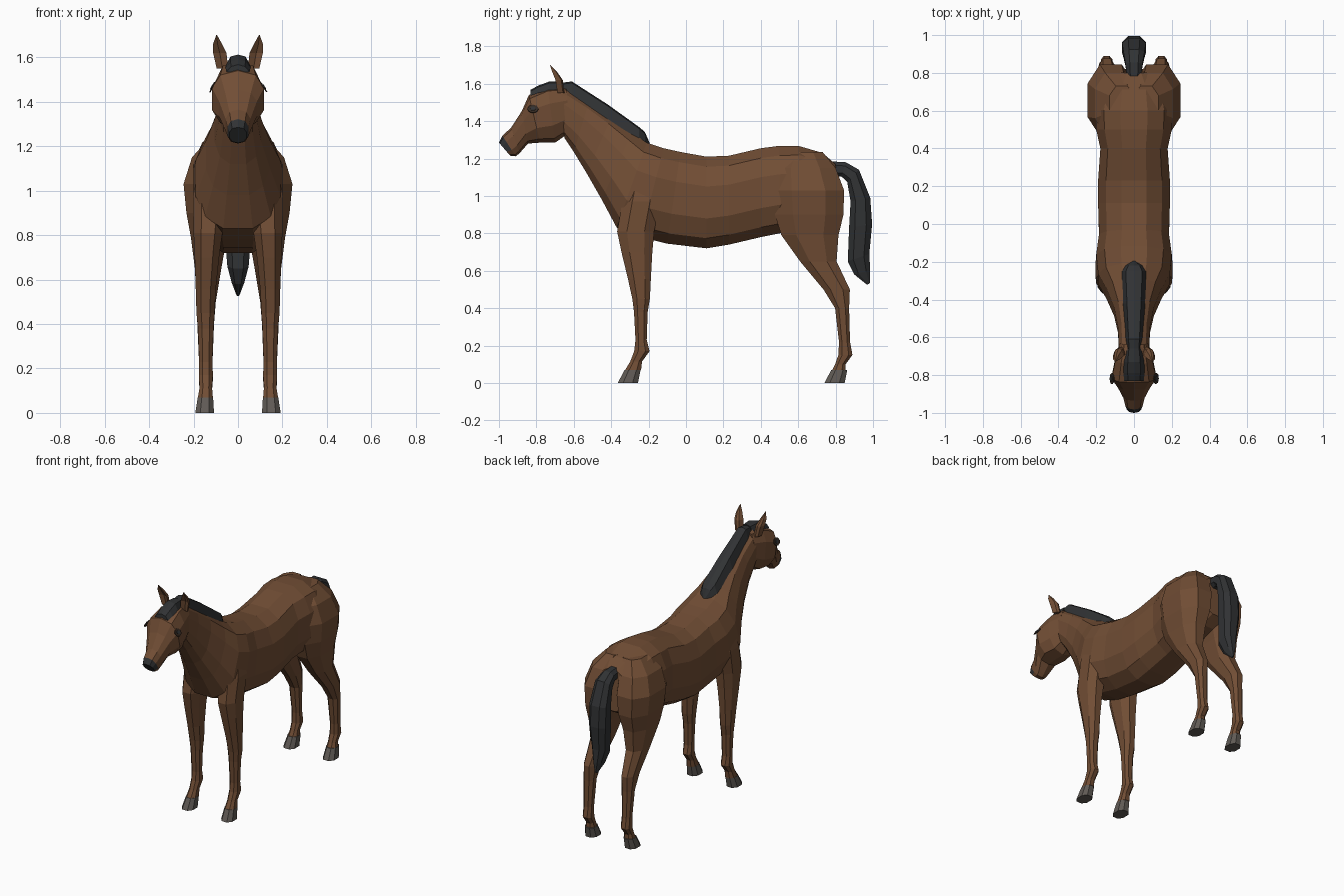
import bpy, bmesh, math
from mathutils import Vector

if "Cube" in bpy.data.objects:
    bpy.data.objects.remove(bpy.data.objects["Cube"])


def material(name, rgb):
    m = bpy.data.materials.new(name)
    m.diffuse_color = (*rgb, 1)
    m.use_nodes = True
    m.node_tree.nodes["Principled BSDF"].inputs["Base Color"].default_value = m.diffuse_color
    return m


COAT = material("brown_coat", (0.165, 0.075, 0.035))
HAIR = material("dark_hair", (0.030, 0.032, 0.034))
HOOF = material("grey_hoof", (0.115, 0.102, 0.090))
LID = material("dark_brown_eyelid", (0.035, 0.022, 0.015))


def loft(name, rings, mats, rule=None):
    """Skin a list of closed rings, cap both ends, colour faces by a rule."""
    bm = bmesh.new()
    rows = [[bm.verts.new(p) for p in r] for r in rings]
    n = len(rows[0])
    for a, b in zip(rows, rows[1:]):
        for i in range(n):
            j = (i + 1) % n
            bm.faces.new((a[i], a[j], b[j], b[i]))
    bm.faces.new(rows[0])
    bm.faces.new(rows[-1])
    bmesh.ops.recalc_face_normals(bm, faces=bm.faces)
    if rule:
        for f in bm.faces:
            f.material_index = rule(f.calc_center_median())
    me = bpy.data.meshes.new(name)
    bm.to_mesh(me)
    bm.free()
    for m in mats:
        me.materials.append(m)
    ob = bpy.data.objects.new(name, me)
    bpy.context.collection.objects.link(ob)
    return ob


def unit_ring(n, power=0.8, turn=0.0):
    out = []
    for i in range(n):
        t = 2 * math.pi * i / n + turn
        c, s = math.cos(t), math.sin(t)
        out.append((math.copysign(abs(c) ** power, c), math.copysign(abs(s) ** power, s)))
    return out


def spine_ring(ty, tz, by, bz, w, n=12, power=0.8, turn=None):
    """Ring spanning a top point and a bottom point in the middle plane."""
    t, b = Vector((0, ty, tz)), Vector((0, by, bz))
    mid, half = (t + b) / 2, (t - b) / 2
    turn = math.pi / n if turn is None else turn
    pts = unit_ring(n, power, turn)
    mx = max(abs(p[0]) for p in pts)
    my = max(abs(p[1]) for p in pts)
    return [mid + half * (v / my) + Vector((w * u / mx, 0, 0)) for u, v in pts]


def leg_ring(z, y0, y1, x0, x1, side, n=8):
    pts = unit_ring(n, 0.85, math.pi / n)
    m = max(p[0] for p in pts)
    return [Vector((side * ((x0 + x1) / 2 + (x1 - x0) / 2 * u / m),
                    (y0 + y1) / 2 + (y1 - y0) / 2 * v / m, z)) for u, v in pts]


# Neck, barrel and rump: top y, top z, bottom y, bottom z, half width
body = [(-.67, 1.59, -.65, 1.31, .08), (-.52, 1.50, -.60, 1.235, .085),
        (-.40, 1.42, -.53, 1.12, .105), (-.29, 1.34, -.45, .98, .145),
        (-.21, 1.285, -.37, .83, .19), (-.12, 1.255, -.24, .78, .20),
        (-.03, 1.235, -.10, .745, .185), (.11, 1.21, .11, .72, .19),
        (.23, 1.215, .23, .74, .19), (.40, 1.255, .40, .78, .178),
        (.50, 1.268, .50, .80, .20), (.60, 1.268, .62, .82, .205),
        (.73, 1.23, .74, .85, .175), (.80, 1.17, .82, .90, .11)]
loft("body", [spine_ring(*r) for r in body], [COAT])

# Head with a dark muzzle
head = [(-.64, 1.585, -.62, 1.34, .075), (-.74, 1.585, -.70, 1.285, .10),
        (-.84, 1.54, -.78, 1.285, .117), (-.877, 1.455, -.845, 1.28, .085),
        (-.935, 1.365, -.89, 1.228, .056), (-.982, 1.322, -.91, 1.212, .047),
        (-1.0, 1.285, -.94, 1.215, .038)]
loft("head", [spine_ring(*r, n=10) for r in head], [COAT, HAIR],
     lambda c: 1 if c.y < -.94 and c.z < 1.31 and c.y + c.z < .335 + .02 else 0)

# Legs: z, back and front y, inner and outer x
front_leg = [(1.12, -.29, -.16, .05, .175), (.97, -.34, -.14, .05, .203),
             (.81, -.368, -.17, .07, .20), (.70, -.345, -.18, .085, .195),
             (.555, -.31, -.188, .10, .19), (.45, -.287, -.193, .105, .187),
             (.38, -.278, -.205, .11, .18), (.23, -.27, -.21, .115, .175),
             (.17, -.277, -.195, .113, .176), (.115, -.298, -.235, .117, .173),
             (.07, -.325, -.24, .113, .18)]
hind_leg = [(1.235, .54, .73, .0, .13), (1.15, .475, .80, .0, .207),
            (1.03, .465, .845, .0, .245), (.90, .475, .842, .02, .232),
            (.79, .51, .815, .05, .212), (.65, .61, .805, .075, .194),
            (.50, .735, .876, .10, .187), (.40, .797, .872, .108, .183),
            (.22, .818, .877, .115, .175), (.15, .815, .89, .113, .176),
            (.10, .797, .853, .117, .173), (.065, .78, .853, .113, .18)]
hoof_shape = [(.07, -.328, -.243, .112, .181), (.0, -.365, -.257, .108, .192)]

for side, tag in ((1, "left"), (-1, "right")):
    loft("front_leg_" + tag, [leg_ring(*r, side) for r in front_leg], [COAT])
    loft("hind_leg_" + tag, [leg_ring(*r, side) for r in hind_leg], [COAT])
    for label, dy in (("front", 0), ("hind", 1.105)):
        loft(f"{label}_hoof_{tag}",
             [leg_ring(z, a + dy, b + dy, c, d, side) for z, a, b, c, d in hoof_shape], [HOOF])

    # Ear: leaf shape leaning outwards, cupped to the front
    ear = [(1.55, .070, -.675, .026, .025), (1.62, .082, -.685, .030, .026),
           (1.66, .092, -.705, .020, .018), (1.70, .096, -.727, .002, .002)]
    loft("ear_" + tag,
         [[(side * (x + w * u), y + d * v, z) for u, v in
           ((1, -.5), (.6, .7), (0, 1), (-.6, .7), (-1, -.5), (0, -.1))]
          for z, x, y, w, d in ear], [COAT])

# Eyes: thin eyelid plates with a pupil plate, laid on the cheek surface
bpy.context.view_layer.update()
skull = bpy.data.objects["head"]
for side, tag in ((1, "left"), (-1, "right")):
    hit, spot, normal, _ = skull.ray_cast(Vector((side, -.818, 1.465)), Vector((-side, 0, 0)))
    across = normal.cross(Vector((0, 0, 1))).normalized()
    up = across.cross(normal).normalized()
    for label, r, lift, mat in (("eyelid", .030, .003, LID), ("pupil", .015, .006, HAIR)):
        rings = [[spot + normal * h + across * (r * math.cos(k * math.pi / 4))
                  + up * (r * .85 * math.sin(k * math.pi / 4)) for k in range(8)]
                 for h in (lift - .005, lift)]
        loft(f"{label}_{tag}", rings, [mat])


def hair_ring(y, base, ridge, w):
    return [(-w, y, base), (-w * .6, y, ridge - .008), (0, y, ridge),
            (w * .6, y, ridge - .008), (w, y, base)]


# Mane along the crest and forelock over the brow
loft("mane", [hair_ring(*r) for r in (
    (-.67, 1.54, 1.605, .042), (-.61, 1.52, 1.612, .048), (-.42, 1.40, 1.49, .062),
    (-.25, 1.285, 1.368, .072), (-.22, 1.275, 1.342, .05), (-.195, 1.26, 1.285, .008))], [HAIR])
loft("forelock", [hair_ring(*r) for r in (
    (-.66, 1.55, 1.612, .045), (-.73, 1.565, 1.612, .055),
    (-.79, 1.55, 1.590, .056), (-.832, 1.535, 1.567, .052))], [HAIR])

# Tail: outer y, z, inner y, z, half width
tail = [(.77, 1.185, .79, 1.10, .038), (.855, 1.18, .83, 1.105, .045),
        (.925, 1.14, .862, 1.075, .055), (.985, .99, .88, .97, .063),
        (.995, .85, .872, .83, .062), (.98, .69, .865, .65, .048),
        (.985, .60, .90, .58, .028), (.985, .535, .968, .525, .006)]
loft("tail", [spine_ring(*r, n=8) for r in tail], [HAIR])
